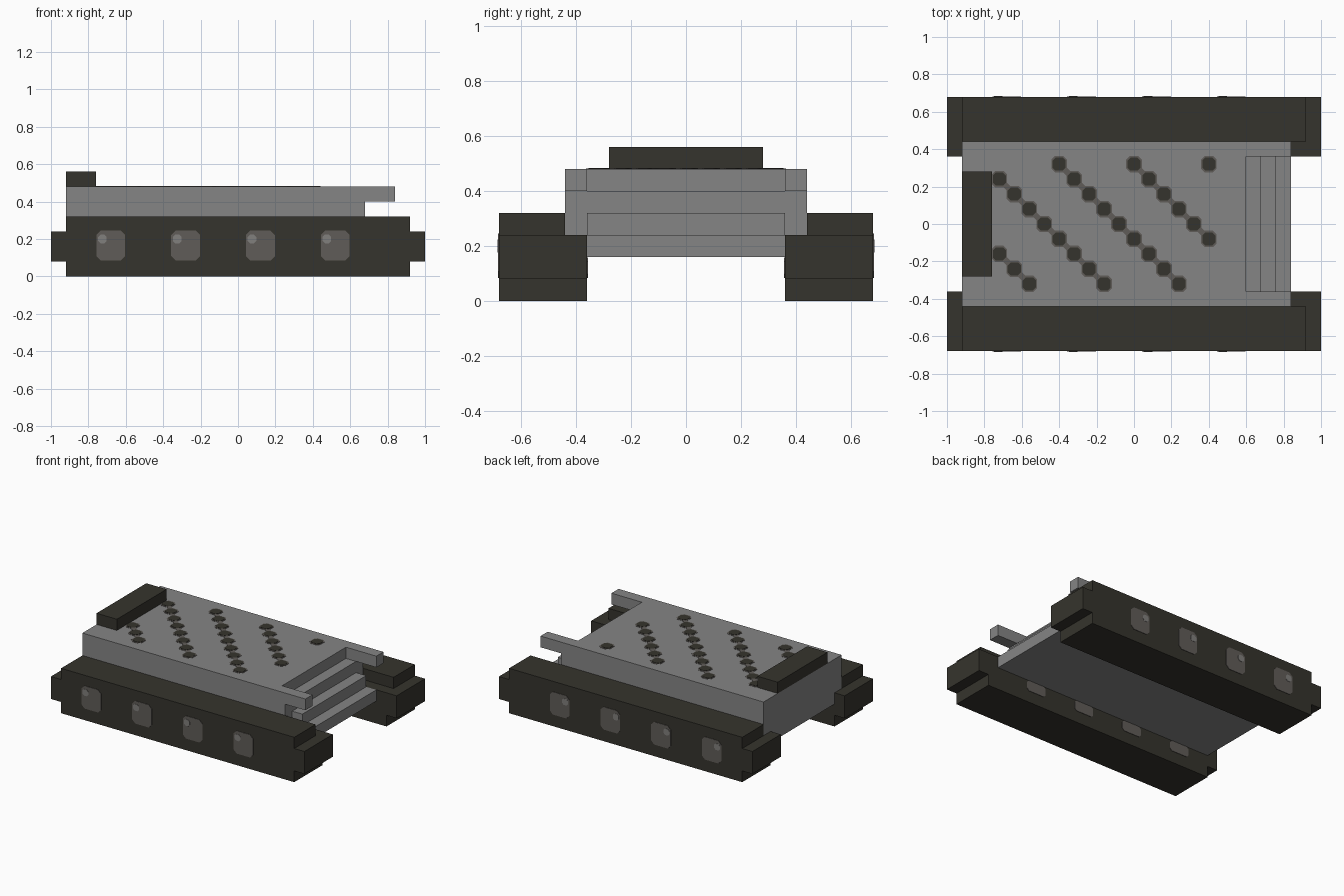
import bpy, bmesh, math
from mathutils import Vector

cube = bpy.data.objects.get("Cube")
if cube:
    bpy.data.objects.remove(cube, do_unlink=True)

U = 0.08      # module that every dimension is a multiple of


def material(name, rgb):
    m = bpy.data.materials.new(name)
    m.use_nodes = True
    m.diffuse_color = (*rgb, 1)
    bsdf = m.node_tree.nodes["Principled BSDF"]
    bsdf.inputs["Base Color"].default_value = (*rgb, 1)
    bsdf.inputs["Roughness"].default_value = 0.9
    return m


GREY = material("hull grey", (0.235, 0.235, 0.235))
DARK = material("dark olive", (0.036, 0.034, 0.026))
BROWN = material("brown grey", (0.118, 0.107, 0.098))
LIGHT = material("light wheel grey", (0.22, 0.215, 0.205))


def prism(bm, points, direction):
    """Extrude a flat outline along a vector into a closed solid."""
    face = bm.faces.new([bm.verts.new(p) for p in points])
    ext = bmesh.ops.extrude_face_region(bm, geom=[face])
    verts = [v for v in ext["geom"] if isinstance(v, bmesh.types.BMVert)]
    bmesh.ops.translate(bm, verts=verts, vec=Vector(direction))


def finish(name, bm, mat):
    bmesh.ops.recalc_face_normals(bm, faces=bm.faces)
    me = bpy.data.meshes.new(name)
    bm.to_mesh(me)
    bm.free()
    me.materials.append(mat)
    ob = bpy.data.objects.new(name, me)
    bpy.context.collection.objects.link(ob)
    return ob


def side_profile(bm, xz, y0, y1):
    """Side outline given in modules, extruded from y0 to y1 (modules)."""
    prism(bm, [(x * U, y0 * U, z * U) for x, z in xz], (0, (y1 - y0) * U, 0))


def chamfered(cx, cy, hx, hy, cut):
    """Rectangle outline with cut corners."""
    return [(cx + sx * (hx - a), cy + sy * (hy - b)) for sx, sy, a, b in (
        (-1, -1, 0, cut), (-1, -1, cut, 0), (1, -1, cut, 0), (1, -1, 0, cut),
        (1, 1, 0, cut), (1, 1, cut, 0), (-1, 1, cut, 0), (-1, 1, 0, cut))]


# Hull core with steps going down at the +x end
core = [(-11.5, 2), (10.5, 2)]
for i in range(4):
    core += [(10.5 - i, 3 + i), (9.5 - i, 3 + i)]
core = core[:-1] + [(7.5, 6), (-11.5, 6)]
bm = bmesh.new()
side_profile(bm, core, -4.5, 4.5)
finish("hull", bm, GREY)

# Hull sides, each with a rail overhanging the steps
side = [(-11.5, 3), (8.5, 3), (8.5, 5), (10.5, 5), (10.5, 6), (-11.5, 6)]
for s, label in ((1, "back"), (-1, "front")):
    bm = bmesh.new()
    side_profile(bm, side, s * 4.5, s * 5.5)
    finish(label + "_hull_side", bm, GREY)

# Raised bar across the -x end of the deck
bm = bmesh.new()
side_profile(bm, [(-11.5, 6), (-9.5, 6), (-9.5, 7), (-11.5, 7)], -3.5, 3.5)
finish("raised_bar", bm, DARK)

# Tracks: tall outer part, lower inner ledge, stepped ends
outer = [(-11.5, 0), (11.5, 0), (11.5, 1), (12.5, 1), (12.5, 3), (11.5, 3),
         (11.5, 4), (-11.5, 4), (-11.5, 3), (-12.5, 3), (-12.5, 1), (-11.5, 1)]
inner = outer[:6] + outer[9:]
for s, label in ((1, "back"), (-1, "front")):
    bm = bmesh.new()
    side_profile(bm, outer, s * 5.5, s * 8.5)
    side_profile(bm, inner, s * 4.5, s * 5.5)
    finish(label + "_track", bm, DARK)

    # Wheels painted on both faces of the track, each with a light hub
    wheels, hubs = bmesh.new(), bmesh.new()
    for y, out in ((8.5 * s * U, s), (4.5 * s * U, -s)):
        for k in range(4):
            x = -0.68 + 0.4 * k
            if out == s:
                shape, hub = chamfered(x, 0.165, 0.077, 0.081, 0.024), True
            else:   # the hull hides the upper half of the inner wheels
                shape, hub = chamfered(x, 0.121, 0.077, 0.038, 0.015), False
            prism(wheels, [(a, y, b) for a, b in shape], (0, out * 0.003, 0))
            if hub:
                dot = chamfered(x - 0.045, 0.2, 0.023, 0.023, 0.012)
                prism(hubs, [(a, y, b) for a, b in dot], (0, out * 0.005, 0))
    finish(label + "_wheels", wheels, BROWN)
    finish(label + "_wheel_hubs", hubs, LIGHT)

# Diagonal rows of dark spots with brown rims on the deck
rims, spots = bmesh.new(), bmesh.new()
top = 6 * U
cells = {(i, j) for i in range(-9, 6) for j in range(-4, 5) if (i + j + 1) % 5 == 0}
for i, j in sorted(cells):
    x, y = i * U, j * U
    prism(rims, [(a, b, top) for a, b in chamfered(x, y, 0.042, 0.044, 0.02)], (0, 0, 0.002))
    prism(spots, [(a, b, top) for a, b in chamfered(x, y, 0.035, 0.035, 0.016)], (0, 0, 0.004))
    if (i + 1, j - 1) in cells:   # thin link to the next spot
        w = 0.011
        link = [(x - w, y - w), (x + U - w, y - U - w), (x + U + w, y - U + w), (x + w, y + w)]
        prism(rims, [(a, b, top) for a, b in link], (0, 0, 0.003))
finish("deck_spot_rims", rims, BROWN)
finish("deck_spots", spots, DARK)
